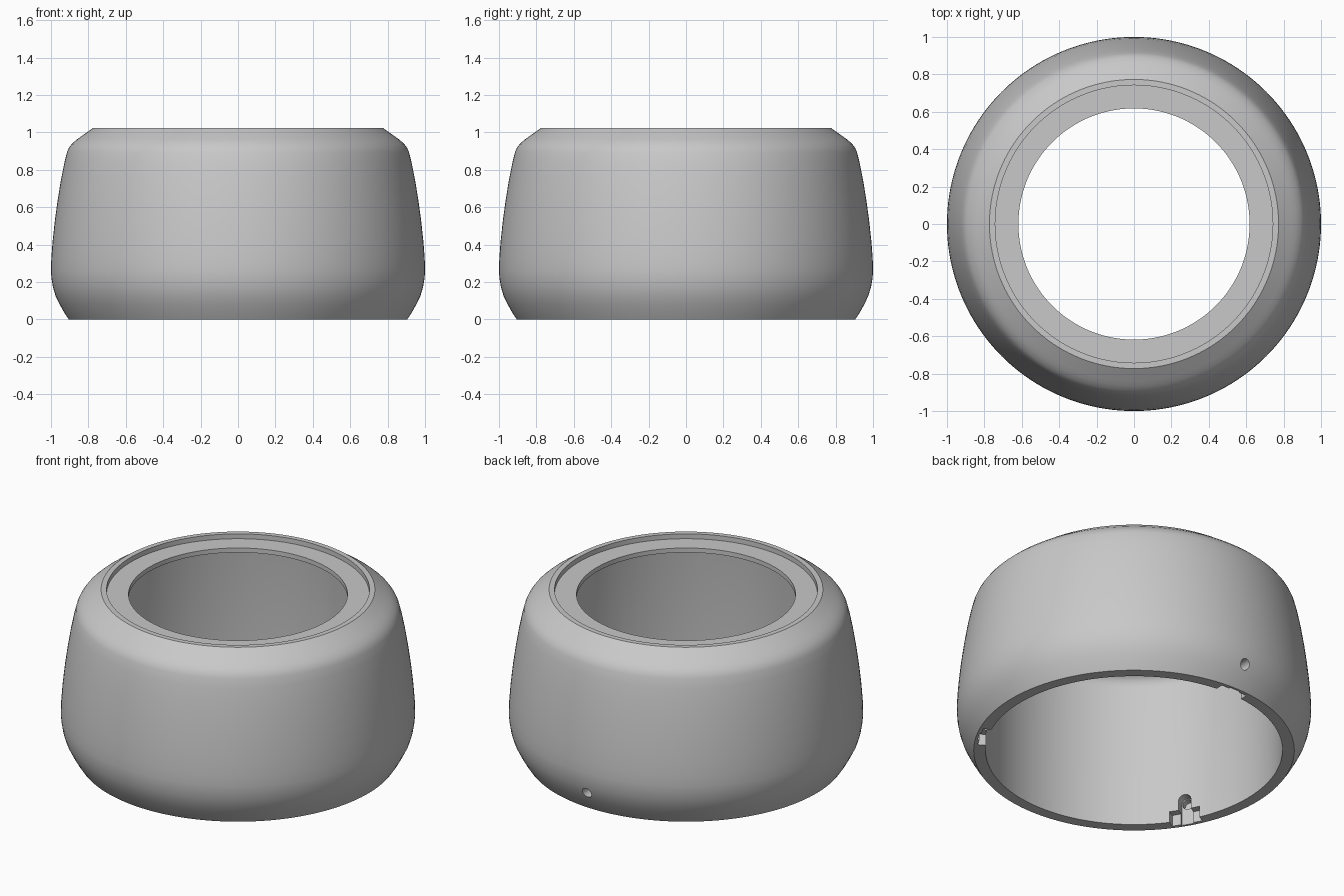
import bpy, bmesh, math
from mathutils import Matrix, Vector

old = bpy.data.objects.get("Cube")
if old:
    bpy.data.objects.remove(old, do_unlink=True)

SEGMENTS = 160

grey = bpy.data.materials.new("light grey")
grey.use_nodes = True
colour = (0.58, 0.58, 0.58, 1)
grey.diffuse_color = colour
grey.node_tree.nodes["Principled BSDF"].inputs["Base Color"].default_value = colour


def make_object(name, bm):
    bmesh.ops.recalc_face_normals(bm, faces=bm.faces[:])
    mesh = bpy.data.meshes.new(name)
    bm.to_mesh(mesh)
    bm.free()
    mesh.materials.append(grey)
    obj = bpy.data.objects.new(name, mesh)
    bpy.context.collection.objects.link(obj)
    return obj


def lathe(name, profile):
    """Revolve a closed (radius, height) profile about z."""
    bm = bmesh.new()
    rings = []
    for i in range(SEGMENTS):
        a = 2 * math.pi * i / SEGMENTS
        rings.append([bm.verts.new((r * math.cos(a), r * math.sin(a), z)) for r, z in profile])
    n = len(profile)
    for i in range(SEGMENTS):
        a, b = rings[i], rings[(i + 1) % SEGMENTS]
        for j in range(n):
            k = (j + 1) % n
            bm.faces.new((a[j], b[j], b[k], a[k]))
    return make_object(name, bm)


def prism_cutter(name, outline, r0, r1, angle):
    """Extrude a (sideways, height) outline radially, then turn it about z."""
    bm = bmesh.new()
    inner = [bm.verts.new((r0, y, z)) for y, z in outline]
    face = bm.faces.new(inner)
    out = bmesh.ops.extrude_face_region(bm, geom=[face])
    moved = [v for v in out["geom"] if isinstance(v, bmesh.types.BMVert)]
    bmesh.ops.translate(bm, verts=moved, vec=Vector((r1 - r0, 0, 0)))
    bmesh.ops.rotate(bm, verts=bm.verts[:], matrix=Matrix.Rotation(angle, 3, "Z"))
    return make_object(name, bm)


def arc(radius, z, start, end, steps):
    angles = [math.radians(start + (end - start) * i / steps) for i in range(steps + 1)]
    return [(radius * math.cos(a), z + radius * math.sin(a)) for a in angles]


# Bulging outer wall, top rim, recessed ledge, central hole, rounded ceiling, inner wall
outer = [(0.905, 0), (0.928, 0.035), (0.953, 0.08), (0.975, 0.125), (0.99, 0.175),
         (0.998, 0.225), (1, 0.265), (0.998, 0.33), (0.991, 0.42), (0.979, 0.53),
         (0.964, 0.64), (0.946, 0.75), (0.928, 0.84), (0.914, 0.895), (0.905, 0.916),
         (0.89, 0.937), (0.866, 0.959), (0.84, 0.978), (0.773, 1.025)]
ledge = [(0.742, 1.025), (0.742, 0.995), (0.618, 0.995), (0.618, 0.967)]
inner = [(0.76, 0.967), (0.79, 0.96), (0.815, 0.945), (0.832, 0.92), (0.838, 0.89), (0.838, 0)]
shell = lathe("ring_shell", outer + ledge + inner)

# Three keyed notches inside the bottom edge; the back one opens through the wall
HOLE_Z = 0.13
notch = [(-0.09, -0.05), (0.09, -0.05), (0.09, 0.07), (-0.09, 0.07)]
slot = [(-0.037, -0.04), (0.037, -0.04)] + arc(0.037, HOLE_Z, 0, 180, 12)
pin_hole = arc(0.031, HOLE_Z, 0, 345, 23)
cutters = []
for degrees in (90, 210, 330):
    a = math.radians(degrees)
    cutters.append(prism_cutter("notch_cutter", notch, 0.78, 0.88, a))
    cutters.append(prism_cutter("slot_cutter", slot, 0.77, 0.89, a))
    reach = 1.1 if degrees == 90 else 0.93
    cutters.append(prism_cutter("pin_hole_cutter", pin_hole, 0.76, reach, a))

bpy.ops.object.select_all(action="DESELECT")
bpy.context.view_layer.objects.active = shell
shell.select_set(True)
for cutter in cutters:
    cutter.hide_render = True
    mod = shell.modifiers.new("cut", "BOOLEAN")
    mod.operation = "DIFFERENCE"
    mod.solver = "EXACT"
    mod.object = cutter
    bpy.ops.object.modifier_apply(modifier=mod.name)
for cutter in cutters:
    bpy.data.objects.remove(cutter, do_unlink=True)

bpy.ops.object.shade_smooth_by_angle(angle=math.radians(28))
